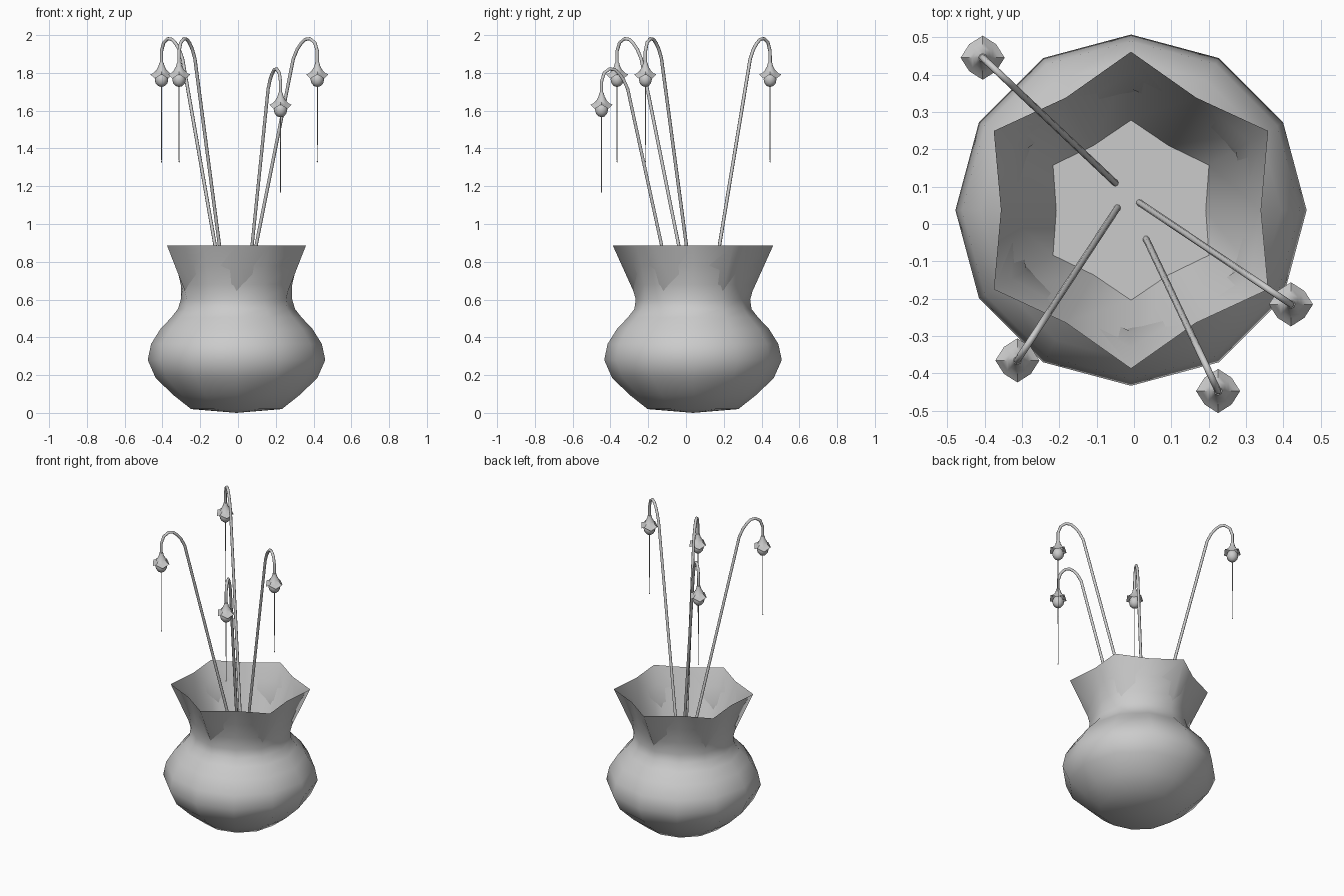
import bpy, bmesh, math
from mathutils import Vector

if "Cube" in bpy.data.objects:
    bpy.data.objects.remove(bpy.data.objects["Cube"])


def smooth(obj, angle):
    bpy.ops.object.select_all(action='DESELECT')
    obj.select_set(True)
    bpy.context.view_layer.objects.active = obj
    bpy.ops.object.shade_smooth_by_angle(angle=math.radians(angle))


def finish(name, bm, loc, angle):
    bmesh.ops.recalc_face_normals(bm, faces=bm.faces)
    mesh = bpy.data.meshes.new(name)
    bm.to_mesh(mesh)
    bm.free()
    obj = bpy.data.objects.new(name, mesh)
    obj.location = loc
    bpy.context.collection.objects.link(obj)
    smooth(obj, angle)
    return obj


def lathe(name, rings, sides, loc, angle=50, start=None, end=None):
    """Rings are (z_even, r_even, z_odd, r_odd); start/end are optional apex heights."""
    bm = bmesh.new()
    loops = []
    for ze, re, zo, ro in rings:
        loop = []
        for i in range(sides):
            a = 2 * math.pi * i / sides
            z, r = (zo, ro) if i % 2 else (ze, re)
            loop.append(bm.verts.new((r * math.cos(a), r * math.sin(a), z)))
        loops.append(loop)
    for a, b in zip(loops, loops[1:]):
        for i in range(sides):
            j = (i + 1) % sides
            bm.faces.new((a[i], a[j], b[j], b[i]))
    for loop, z in ((loops[0], start), (loops[-1], end)):
        if z is not None:
            tip = bm.verts.new((0, 0, z))
            for i in range(sides):
                bm.faces.new((loop[i], loop[(i + 1) % sides], tip))
    return finish(name, bm, loc, angle)


def tube(name, points, radius, sides=8):
    """Sweep a round section along a path lying in a vertical plane."""
    bm = bmesh.new()
    pts = [Vector(p) for p in points]
    flat = pts[-1] - pts[0]
    side = Vector((-flat.y, flat.x, 0)).normalized()
    loops = []
    for i, p in enumerate(pts):
        t = (pts[min(i + 1, len(pts) - 1)] - pts[max(i - 1, 0)]).normalized()
        up = t.cross(side)
        loops.append([bm.verts.new(p + radius * (side * math.cos(a) + up * math.sin(a)))
                      for a in (2 * math.pi * k / sides for k in range(sides))])
    for a, b in zip(loops, loops[1:]):
        for i in range(sides):
            j = (i + 1) % sides
            bm.faces.new((a[i], a[j], b[j], b[i]))
    bm.faces.new(loops[0])
    bm.faces.new(loops[-1])
    return finish(name, bm, (0, 0, 0), 60)


# Vase: round body, star-shaped rim, inner wall down to the soil
C = (-0.008, 0.037, 0)
body = [(0.02, 0.24), (0.095, 0.335), (0.185, 0.428), (0.28, 0.47), (0.365, 0.452),
        (0.445, 0.402), (0.505, 0.345), (0.55, 0.31)]
neck = [(0.60, 0.295, 0.303), (0.68, 0.295, 0.325), (0.78, 0.315, 0.368),
        (0.885, 0.348, 0.424)]
SOIL = 0.48
rings = [(z, r, z, r) for z, r in body]
rings += [(z, a, z, b) for z, a, b in neck]
rings.append((SOIL, 0.2, SOIL, 0.241))
lathe("vase", rings, 12, C, angle=65, start=0.0)

# Soil filling the neck
lathe("soil", [(SOIL, 0.2, SOIL, 0.241)], 12, C, end=SOIL)

# Arched stem outline: (distance inward from flower, drop below the top)
arch = [(0, -0.15), (0, -0.075), (0.016, -0.03), (0.047, -0.009), (0.078, -0.013),
        (0.104, -0.035), (0.128, -0.065), (0.153, -0.115)]
SLOPE = 0.24

# Flowers: (x, y, inward direction target x, y, top height)
flowers = [(-0.405, 0.445, -0.045, 0.105, 1.99), (-0.312, -0.365, -0.04, 0.05, 1.99),
           (0.225, -0.447, 0.03, -0.035, 1.83), (0.42, -0.215, 0.01, 0.06, 1.99)]

for n, (x, y, bx, by, top) in enumerate(flowers, 1):
    d = Vector((bx - x, by - y)).normalized()
    foot = 0.45 - top
    path = arch + [(0.153 + SLOPE * (-0.115 - foot), foot)]
    tube(f"stem_{n}", [(x + d.x * u, y + d.y * u, top + h) for u, h in path], 0.009)

    # Flared petal hood with wavy hem
    loc = (x, y, top)
    hood = [(-0.135, 0.011), (-0.155, 0.016), (-0.175, 0.027)]
    hood = [(z, r, z, r) for z, r in hood]
    hood += [(-0.192, 0.044, -0.2, 0.038), (-0.198, 0.059, -0.22, 0.051)]
    lathe(f"petal_hood_{n}", hood, 8, loc, start=-0.13)

    # Round bud under the hood
    bud = []
    for k in range(1, 6):
        a = math.pi * k / 6
        z, r = -0.225 - 0.04 * math.cos(a), 0.036 * math.sin(a)
        bud.append((z, r, z, r))
    lathe(f"bud_{n}", bud, 10, loc, start=-0.265, end=-0.185)

    # Hanging thread with a tiny bead
    lathe(f"thread_{n}", [(-0.255, 0.003, -0.255, 0.003), (-0.655, 0.002, -0.655, 0.002)],
          6, loc)
    lathe(f"bead_{n}", [(-0.66, 0.004, -0.66, 0.004)], 6, loc, start=-0.665, end=-0.653)
